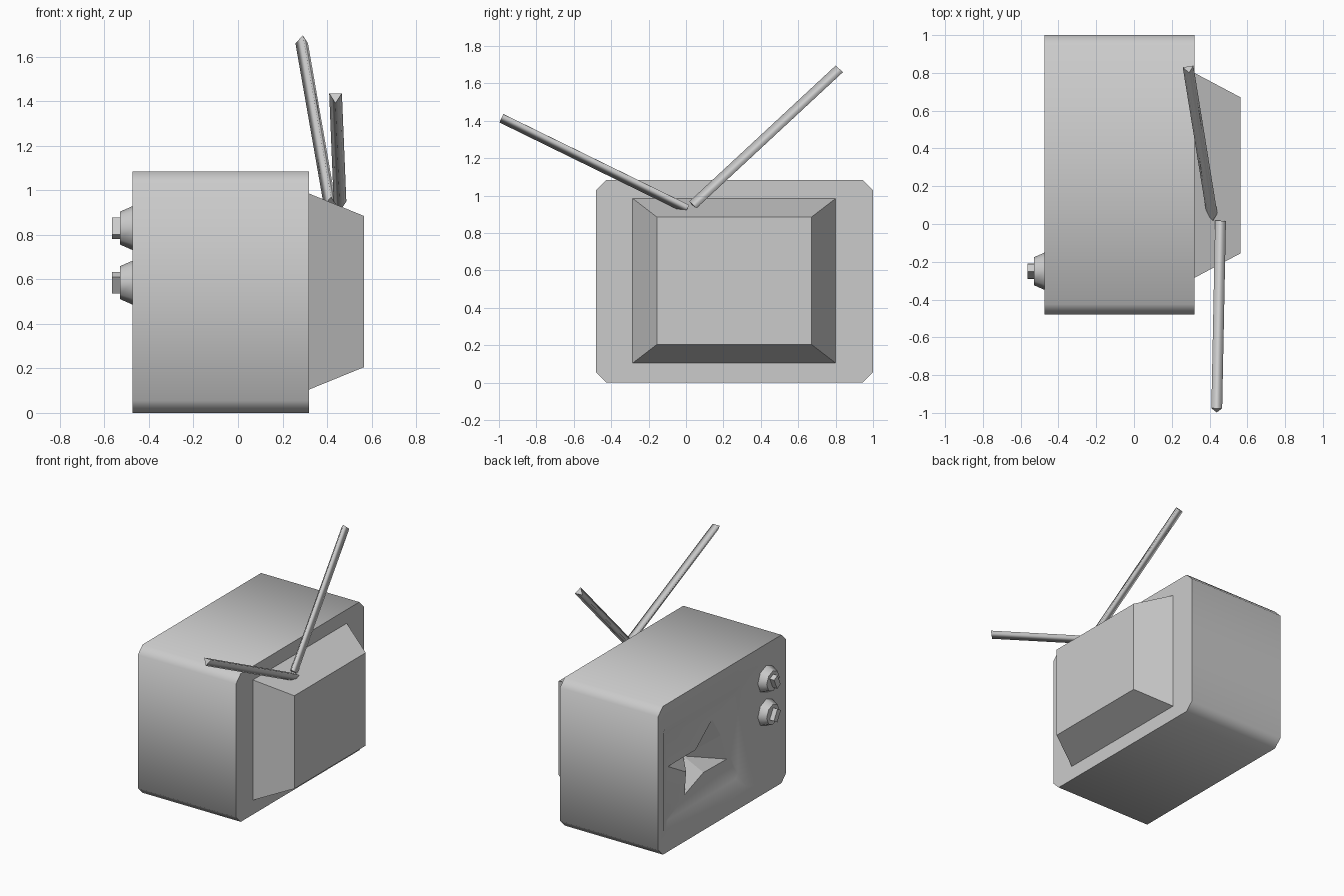
import bpy, bmesh, math
from mathutils import Vector, Matrix

cube = bpy.data.objects.get("Cube")
if cube:
    bpy.data.objects.remove(cube)

grey = bpy.data.materials.new("plain grey")
grey.use_nodes = True
grey.diffuse_color = (0.6, 0.6, 0.6, 1)
grey.node_tree.nodes["Principled BSDF"].inputs["Base Color"].default_value = (0.6, 0.6, 0.6, 1)


def finish(name, bm, angle=0, flat=()):
    """Store the mesh, smoothing edges bent less than the angle."""
    bmesh.ops.recalc_face_normals(bm, faces=bm.faces)
    for f in bm.faces:
        f.smooth = angle > 0 and f not in flat
    for e in bm.edges:
        soft = e.calc_face_angle(0) < math.radians(angle)
        e.smooth = soft and not any(f in flat for f in e.link_faces)
    mesh = bpy.data.meshes.new(name)
    bm.to_mesh(mesh)
    bm.free()
    mesh.materials.append(grey)
    obj = bpy.data.objects.new(name, mesh)
    bpy.context.collection.objects.link(obj)
    return obj


def ring(bm, x, points):
    return [bm.verts.new((x, y, z)) for y, z in points]


def bridge(bm, a, b):
    n = len(a)
    return [bm.faces.new((a[i], a[(i + 1) % n], b[(i + 1) % n], b[i])) for i in range(n)]


def octagon(y0, y1, z0, z1, c):
    """Rectangle with cut corners."""
    return [(y0, z0 + c), (y0, z1 - c), (y0 + c, z1), (y1 - c, z1),
            (y1, z1 - c), (y1, z0 + c), (y1 - c, z0), (y0 + c, z0)]


def rectangle(y0, y1, z0, z1):
    return [(y0, z0), (y0, z1), (y1, z1), (y1, z0)]


# Cabinet with a recessed screen and a star-shaped smashed dent
bm = bmesh.new()
outline = octagon(-0.48, 1.0, 0, 1.085, 0.055)
back = ring(bm, 0.32, outline)
front = ring(bm, -0.475, outline)
bezel = ring(bm, -0.475, octagon(-0.05, 0.94, 0.13, 0.92, 0.03))
screen = ring(bm, -0.435, octagon(0.02, 0.87, 0.20, 0.85, 0.03))
star = ring(bm, -0.435, [(0.15, 0.385), (0.22, 0.585), (0.32, 0.74), (0.51, 0.59),
                         (0.83, 0.59), (0.62, 0.47), (0.64, 0.31), (0.42, 0.39)])
bm.faces.new(back)
for a, b in ((back, front), (front, bezel), (bezel, screen), (screen, star)):
    bridge(bm, a, b)
pit = bm.verts.new((-0.30, 0.46, 0.49))
dent = [bm.faces.new((star[i], star[(i + 1) % 8], pit)) for i in range(8)]
finish("cabinet", bm, 50, dent)

# Tapered rear housing
bm = bmesh.new()
wide = ring(bm, 0.32, rectangle(-0.285, 0.80, 0.105, 0.985))
narrow = ring(bm, 0.565, rectangle(-0.155, 0.67, 0.205, 0.885))
bridge(bm, wide, narrow)
bm.faces.new(wide)
bm.faces.new(narrow)
finish("rear_housing", bm)


def knob(name, z, turn):
    """Round tapered dial with a turned grip bar."""
    to_front = Matrix.Rotation(-math.pi / 2, 4, "Y")
    bm = bmesh.new()
    bmesh.ops.create_cone(bm, cap_ends=True, segments=8, radius1=0.098, radius2=0.074,
                          depth=0.055,
                          matrix=Matrix.Translation((-0.5025, -0.25, z)) @ to_front)
    finish(name + "_dial", bm, 50)
    bm = bmesh.new()
    bmesh.ops.create_cube(bm, size=1, matrix=Matrix.Translation((-0.5425, -0.25, z))
                          @ Matrix.Rotation(turn, 4, "X")
                          @ Matrix.Diagonal((0.045, 0.045, 0.085, 1)))
    finish(name + "_grip", bm)


knob("upper_knob", 0.83, math.radians(-25))
knob("lower_knob", 0.585, math.radians(30))


def antenna(name, start, end, apex, radius=0.033):
    """Three-sided rod; apex sets where the first corner points."""
    start, end = Vector(start), Vector(end)
    axis = (end - start).normalized()
    side = axis.cross(Vector(apex)).normalized()
    up = side.cross(axis)
    bm = bmesh.new()
    corners = [radius * (up * math.cos(t) + side * math.sin(t))
               for t in (0, math.tau / 3, 2 * math.tau / 3)]
    a, b = ([bm.verts.new(p + c) for c in corners] for p in (start, end))
    bridge(bm, a, b)
    caps = [bm.faces.new(a), bm.faces.new(b)]
    finish(name, bm, 130, caps)


antenna("side_antenna", (0.458, 0.01, 0.935), (0.438, -0.983, 1.421), (0, 0, -1))
antenna("tall_antenna", (0.415, 0.04, 0.945), (0.288, 0.823, 1.672), (0, 0, 1))
